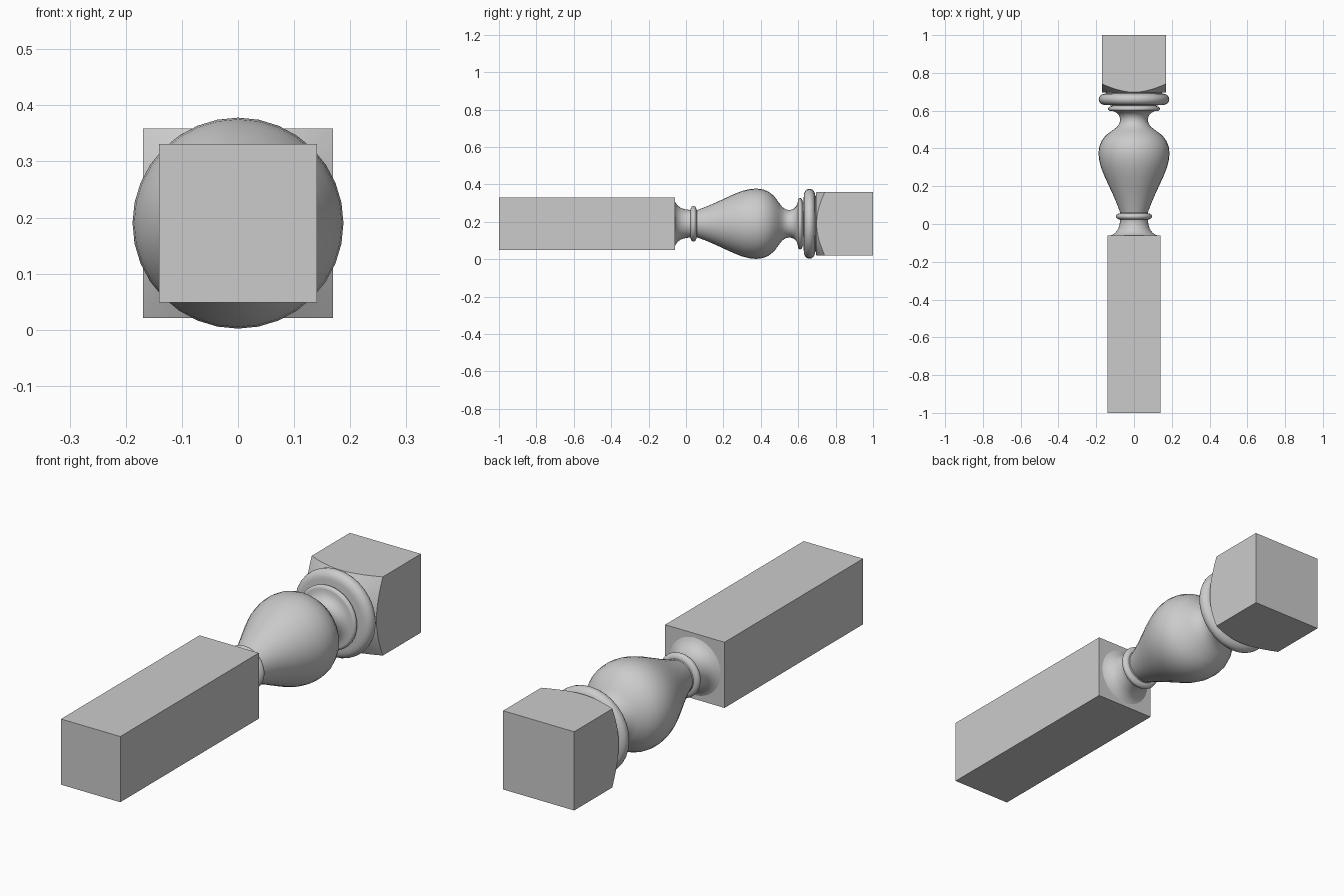
import bpy, math
from math import cos, sin, pi

if "Cube" in bpy.data.objects:
    bpy.data.objects.remove(bpy.data.objects["Cube"])

AXIS_Z = 0.19


def box(name, half, y0, y1):
    bpy.ops.mesh.primitive_cube_add(size=1, location=(0, (y0 + y1) / 2, AXIS_Z))
    ob = bpy.context.object
    ob.name = name
    ob.scale = (2 * half, y1 - y0, 2 * half)
    bpy.ops.object.transform_apply(location=False, rotation=False, scale=True)
    return ob


def lathe(name, profile, n=32):
    """Turn a list of (y, radius) around the long axis and cap both ends."""
    verts = [(r * cos(2 * pi * k / n), y, AXIS_Z + r * sin(2 * pi * k / n))
             for y, r in profile for k in range(n)]
    faces = [(i * n + k, (i + 1) * n + k, (i + 1) * n + (k + 1) % n, i * n + (k + 1) % n)
             for i in range(len(profile) - 1) for k in range(n)]
    last = (len(profile) - 1) * n
    faces.append(tuple(range(n)))
    faces.append(tuple(range(last + n - 1, last - 1, -1)))
    me = bpy.data.meshes.new(name)
    me.from_pydata(verts, [], faces)
    ob = bpy.data.objects.new(name, me)
    bpy.context.collection.objects.link(ob)
    bpy.ops.object.select_all(action='DESELECT')
    ob.select_set(True)
    bpy.context.view_layer.objects.active = ob
    bpy.ops.object.mode_set(mode='EDIT')
    bpy.ops.mesh.select_all(action='SELECT')
    bpy.ops.mesh.normals_make_consistent(inside=False)
    bpy.ops.object.mode_set(mode='OBJECT')
    bpy.ops.object.shade_smooth_by_angle(angle=math.radians(40))
    return ob


def bead(y, r, half_w, depth, n=10):
    """Half-round ring profile reaching radius r at y."""
    return [(y - half_w * cos(pi * i / n), r - depth + depth * sin(pi * i / n))
            for i in range(n + 1)]


# Square lower shaft
box("lower_shaft", 0.141, -1.0, -0.06)

# Turned middle: flare, small bead, vase, neck, two rings
profile = [(-0.065, 0.136), (-0.057, 0.115), (-0.045, 0.097), (-0.025, 0.083),
           (0.0, 0.076), (0.022, 0.074)]
profile += bead(0.04, 0.095, 0.016, 0.02)
profile += [(0.06, 0.073), (0.10, 0.088), (0.15, 0.109), (0.20, 0.132), (0.25, 0.155),
            (0.30, 0.175), (0.34, 0.185), (0.375, 0.188), (0.41, 0.184), (0.44, 0.172),
            (0.47, 0.149), (0.495, 0.115), (0.515, 0.089), (0.535, 0.076), (0.555, 0.073),
            (0.575, 0.079), (0.59, 0.094), (0.597, 0.11)]
profile += bead(0.61, 0.137, 0.012, 0.014)
profile += [(0.628, 0.115)]
profile += bead(0.66, 0.187, 0.03, 0.035)
profile += [(0.692, 0.148), (0.71, 0.148)]
lathe("turned_vase", profile)

# Square end block, its inner corners turned down to a cone
block = box("end_block", 0.169, 0.695, 1.0)
cone = lathe("corner_cutter", [(0.65, 0.096), (0.70, 0.172), (0.77, 0.285), (1.1, 0.285)], 64)
cone.hide_render = True
cone.hide_set(True)
mod = block.modifiers.new("turned_corners", 'BOOLEAN')
mod.operation = 'INTERSECT'
mod.solver = 'EXACT'
mod.object = cone
